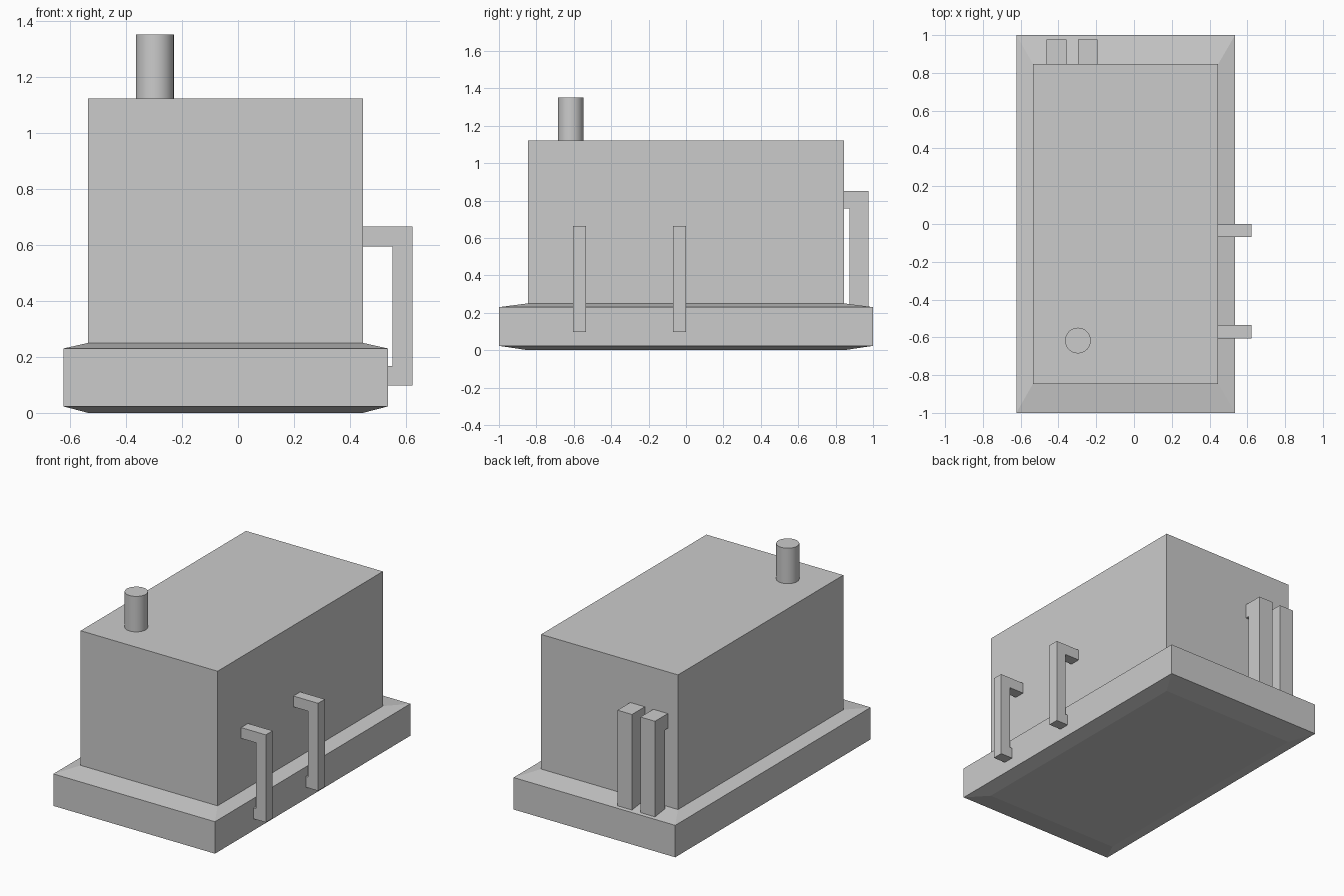
import bpy
import bmesh

if "Cube" in bpy.data.objects:
    bpy.data.objects.remove(bpy.data.objects["Cube"])


def make_object(name, bm):
    bmesh.ops.recalc_face_normals(bm, faces=bm.faces[:])
    mesh = bpy.data.meshes.new(name)
    bm.to_mesh(mesh)
    bm.free()
    obj = bpy.data.objects.new(name, mesh)
    bpy.context.collection.objects.link(obj)
    return obj


def loft(name, levels):
    """Stack rectangles (x0, x1, half_y, z) into a closed solid."""
    bm = bmesh.new()
    rings = []
    for x0, x1, h, z in levels:
        corners = [(x0, -h), (x1, -h), (x1, h), (x0, h)]
        rings.append([bm.verts.new((x, y, z)) for x, y in corners])
    for a, b in zip(rings, rings[1:]):
        for i in range(4):
            j = (i + 1) % 4
            bm.faces.new((a[i], a[j], b[j], b[i]))
    bm.faces.new(rings[0])
    bm.faces.new(rings[-1])
    return make_object(name, bm)


def extrude_profile(name, profile, start, end, axis):
    """Extrude a (horizontal, z) profile along x or y."""
    bm = bmesh.new()
    if axis == 'y':
        verts = [bm.verts.new((u, start, z)) for u, z in profile]
        offset = (0, end - start, 0)
    else:
        verts = [bm.verts.new((start, u, z)) for u, z in profile]
        offset = (end - start, 0, 0)
    face = bm.faces.new(verts)
    copy = bmesh.ops.extrude_face_region(bm, geom=[face], use_keep_orig=True)
    moved = [v for v in copy['geom'] if isinstance(v, bmesh.types.BMVert)]
    bmesh.ops.translate(bm, verts=moved, vec=offset)
    return make_object(name, bm)


# Housing with its bevelled base skirt
inner = (-0.535, 0.446, 0.846)
outer = (-0.623, 0.535, 1.0)
loft("housing_and_base", [(*inner, 0.0), (*outer, 0.023), (*outer, 0.23),
                          (*inner, 0.25), (*inner, 1.122)])

# Side pipes on the right, bracketing from housing to base
side_profile = [(0.446, 0.665), (0.623, 0.665), (0.623, 0.098), (0.535, 0.098),
                (0.535, 0.168), (0.552, 0.168), (0.552, 0.595), (0.446, 0.595)]
for i, y in enumerate((-0.605, -0.07)):
    extrude_profile(f"side_pipe_{i + 1}", side_profile, y, y + 0.07, 'y')

# Back pipes, dropping onto the base skirt
back_profile = [(0.846, 0.852), (0.977, 0.852), (0.977, 0.233),
                (0.873, 0.2465), (0.873, 0.757), (0.846, 0.757)]
for i, x in enumerate((-0.462, -0.297)):
    extrude_profile(f"back_pipe_{i + 1}", back_profile, x, x + 0.104, 'x')

# Round chimney on the roof
bpy.ops.mesh.primitive_cylinder_add(vertices=32, radius=0.068, depth=0.23,
                                    location=(-0.297, -0.617, 1.237))
chimney = bpy.context.object
chimney.name = "chimney"
bpy.ops.object.shade_smooth_by_angle()
